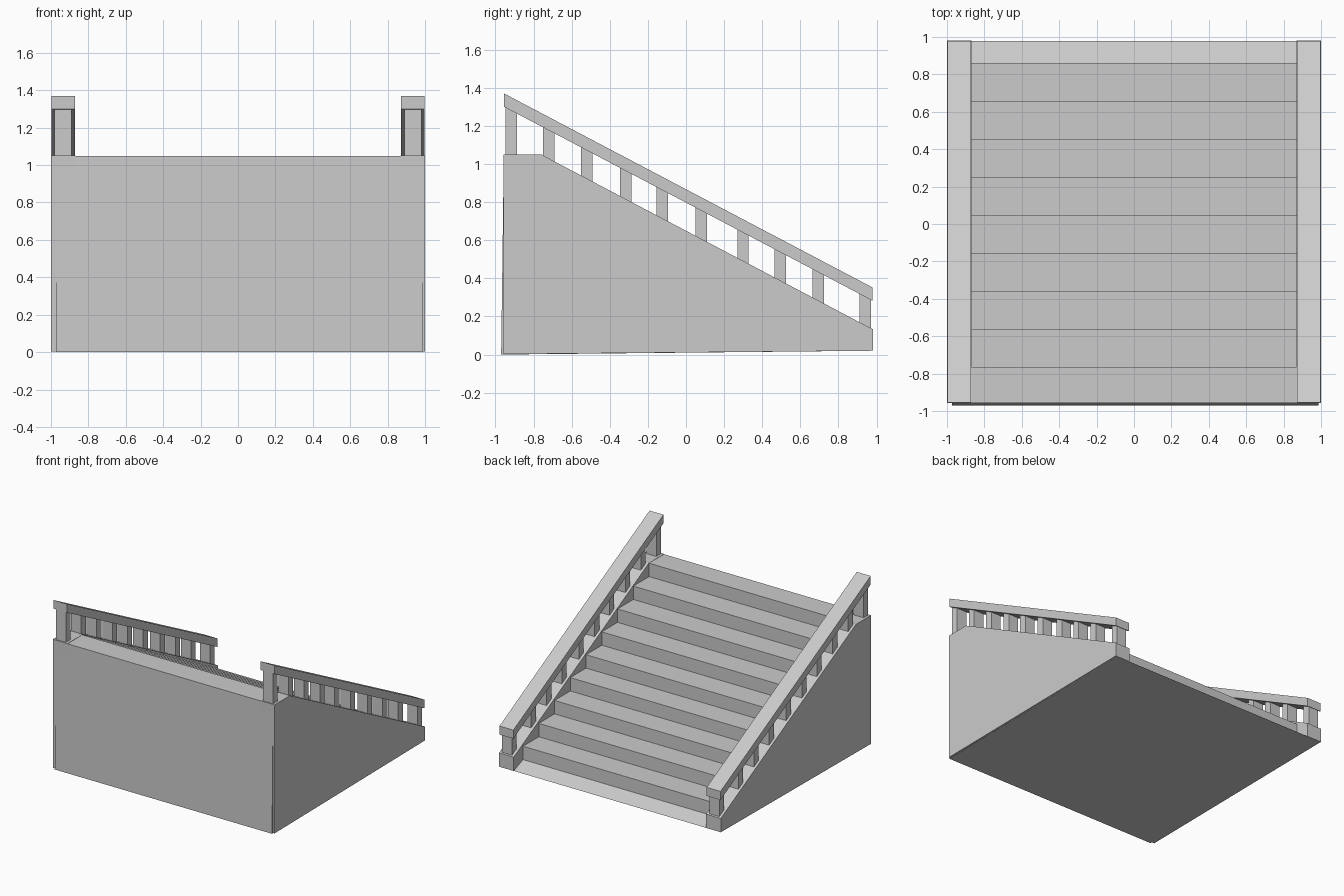
import bpy, bmesh

if "Cube" in bpy.data.objects:
    bpy.data.objects.remove(bpy.data.objects["Cube"])


def extrude_x(name, profile, x0, x1):
    """Solid made by extruding a (y, z) profile from x0 to x1."""
    bm = bmesh.new()
    face = bm.faces.new([bm.verts.new((x0, y, z)) for y, z in profile])
    ext = bmesh.ops.extrude_face_region(bm, geom=[face])
    moved = [v for v in ext["geom"] if isinstance(v, bmesh.types.BMVert)]
    bmesh.ops.translate(bm, vec=(x1 - x0, 0, 0), verts=moved)
    bmesh.ops.recalc_face_normals(bm, faces=bm.faces)
    mesh = bpy.data.meshes.new(name)
    bm.to_mesh(mesh)
    bm.free()
    obj = bpy.data.objects.new(name, mesh)
    bpy.context.collection.objects.link(obj)
    return obj


def line_z(y, p, q):
    """Height at y on the line through p and q."""
    return p[1] + (q[1] - p[1]) * (y - p[0]) / (q[0] - p[0])


# Stepped core: sloping toe, nine risers, landing, slightly leaning back
RUN, RISE, TOP = 0.203, 0.109, 1.048
steps = [(-0.970, 0.0), (0.979, 0.02)]
for i in range(9):
    y = 0.860 - i * RUN
    z = TOP - (8 - i) * RISE
    steps += [(y, z - RISE), (y, z)]
steps.append((-0.956, TOP))
extrude_x("steps", steps, -0.974, 0.986)

# Side walls, handrails and balusters on both sides
wall_low, wall_high = (0.98, 0.133), (-0.76, 1.05)
rail_low, rail_high = (0.979, 0.282), (-0.955, 1.30)
baluster_y = [-0.918, -0.72, -0.52, -0.316, -0.124,
              0.079, 0.299, 0.494, 0.694, 0.94]

for side, s in (("left", -1), ("right", 1)):
    extrude_x(f"{side}_wall",
              [(-0.957, 0.002), (0.98, 0.02), wall_low, wall_high, (-0.957, 1.05)],
              s * 0.868, s * 1.0)
    extrude_x(f"{side}_handrail",
              [rail_low, (rail_low[0], 0.352), (rail_high[0], 1.37), rail_high],
              s * 0.872, s * 0.997)
    for n, yc in enumerate(baluster_y, 1):
        a, b = yc - 0.03, yc + 0.03
        foot = [(y, min(1.05, line_z(y, wall_low, wall_high)) - 0.01) for y in (a, b)]
        head = [(y, line_z(y, rail_low, rail_high) + 0.01) for y in (b, a)]
        extrude_x(f"{side}_baluster_{n}", foot + head, s * 0.89, s * 0.98)
